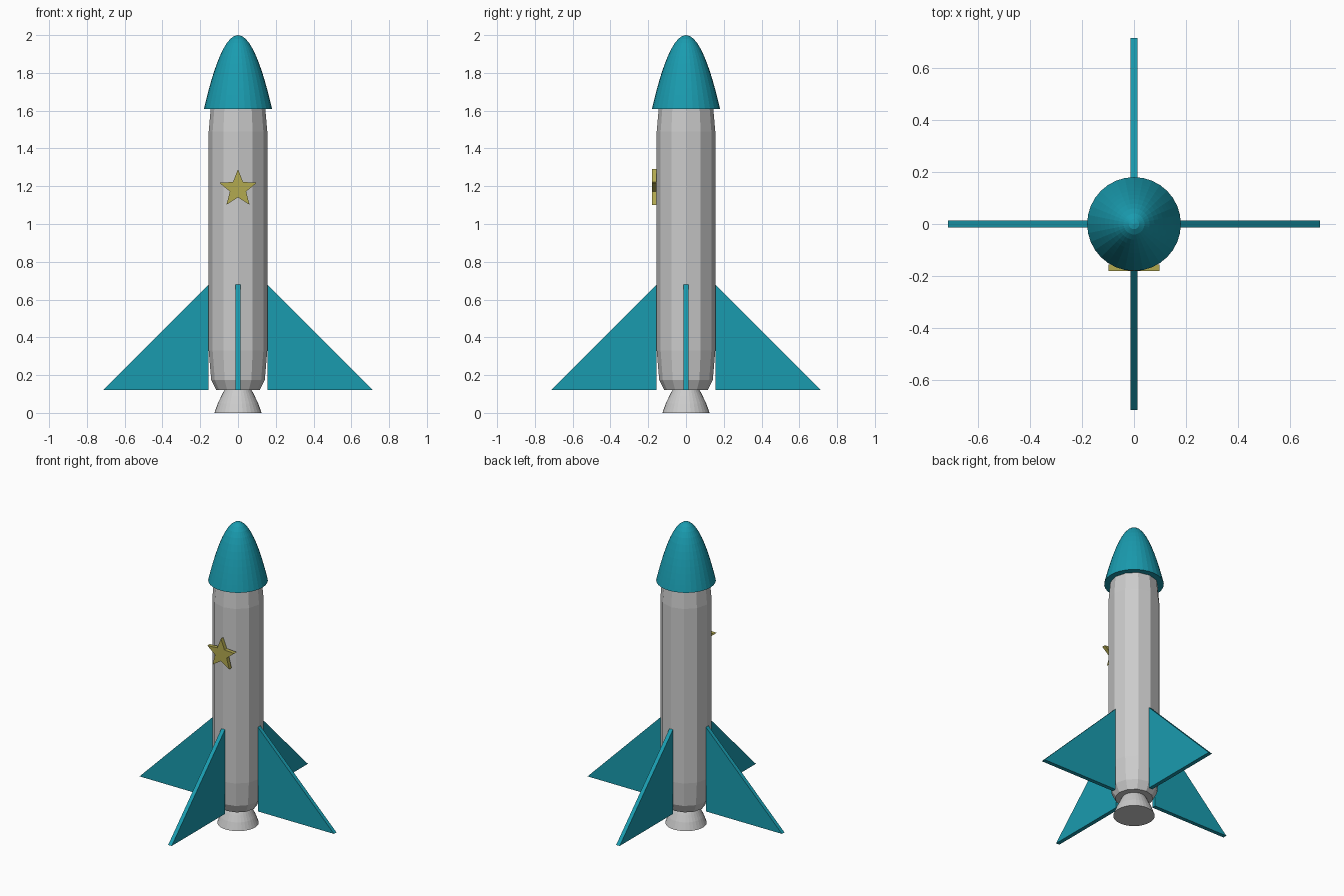
import bpy, bmesh
from math import sin, cos, pi, sqrt
from mathutils import Matrix

if "Cube" in bpy.data.objects:
    bpy.data.objects.remove(bpy.data.objects["Cube"])


def material(name, rgb):
    m = bpy.data.materials.new(name)
    m.diffuse_color = (*rgb, 1)
    m.use_nodes = True
    m.node_tree.nodes["Principled BSDF"].inputs["Base Color"].default_value = m.diffuse_color
    return m


teal = material("teal", (0.01, 0.33, 0.43))
yellow = material("yellow", (0.45, 0.40, 0.08))


def finish(name, bm, mat=None):
    bmesh.ops.recalc_face_normals(bm, faces=bm.faces)
    mesh = bpy.data.meshes.new(name)
    bm.to_mesh(mesh)
    bm.free()
    if mat:
        mesh.materials.append(mat)
    obj = bpy.data.objects.new(name, mesh)
    bpy.context.collection.objects.link(obj)
    return obj


def lathe(name, profile, sides, mat=None):
    """Closed solid of revolution from (radius, z) pairs, bottom to top."""
    bm = bmesh.new()
    rings = []
    for r, z in profile:
        if r == 0:
            rings.append([bm.verts.new((0, 0, z))] * sides)
        else:
            rings.append([bm.verts.new((r * cos(2 * pi * i / sides), r * sin(2 * pi * i / sides), z))
                          for i in range(sides)])
    for low, high in zip(rings, rings[1:]):
        for i in range(sides):
            j = (i + 1) % sides
            loop = [low[i], low[j], high[j], high[i]]
            bm.faces.new(list(dict.fromkeys(loop)))
    for ring in (rings[0], rings[-1]):
        if ring[0] is not ring[1]:
            bm.faces.new(ring)
    return finish(name, bm, mat)


def plate(name, outline, y0, y1, mat, angle=0):
    """Flat (x, z) outline extruded from y0 to y1, then turned about z."""
    bm = bmesh.new()
    face = bm.faces.new([bm.verts.new((x, y0, z)) for x, z in outline])
    new = bmesh.ops.extrude_face_region(bm, geom=[face])["geom"]
    bmesh.ops.translate(bm, vec=(0, y1 - y0, 0),
                        verts=[v for v in new if isinstance(v, bmesh.types.BMVert)])
    bmesh.ops.rotate(bm, verts=bm.verts, cent=(0, 0, 0), matrix=Matrix.Rotation(angle, 3, 'Z'))
    return finish(name, bm, mat)


# Twelve-sided fuselage, tapered at both ends (upper end sits inside the nose)
lathe("fuselage", [(0.115, 0.12), (0.142, 0.175), (0.155, 0.33),
                   (0.155, 1.49), (0.142, 1.64), (0.115, 1.69)], 12)

# Flared engine nozzle
lathe("nozzle", [(0.125, 0), (0.107, 0.05), (0.088, 0.09), (0.07, 0.125)], 32)

# Rounded, parabolic nose cone
steps = 14
nose = [(0.18 * sqrt(1 - t * t), 1.61 + 0.39 * t * t)
        for t in (sin(pi / 2 * i / steps) for i in range(steps))]
lathe("nose_cone", nose + [(0, 2.0)], 32, teal)

# Four triangular fins
for k in range(4):
    plate(f"fin_{k + 1}", [(0.155, 0.12), (0.715, 0.12), (0.155, 0.68)],
          -0.013, 0.013, teal, k * pi / 2)

# Five-pointed star on the front
star = []
for i in range(10):
    r = 0.045 if i % 2 else 0.104
    star.append((r * sin(i * pi / 5), 1.186 + r * cos(i * pi / 5)))
plate("star", star, -0.18, -0.155, yellow)
